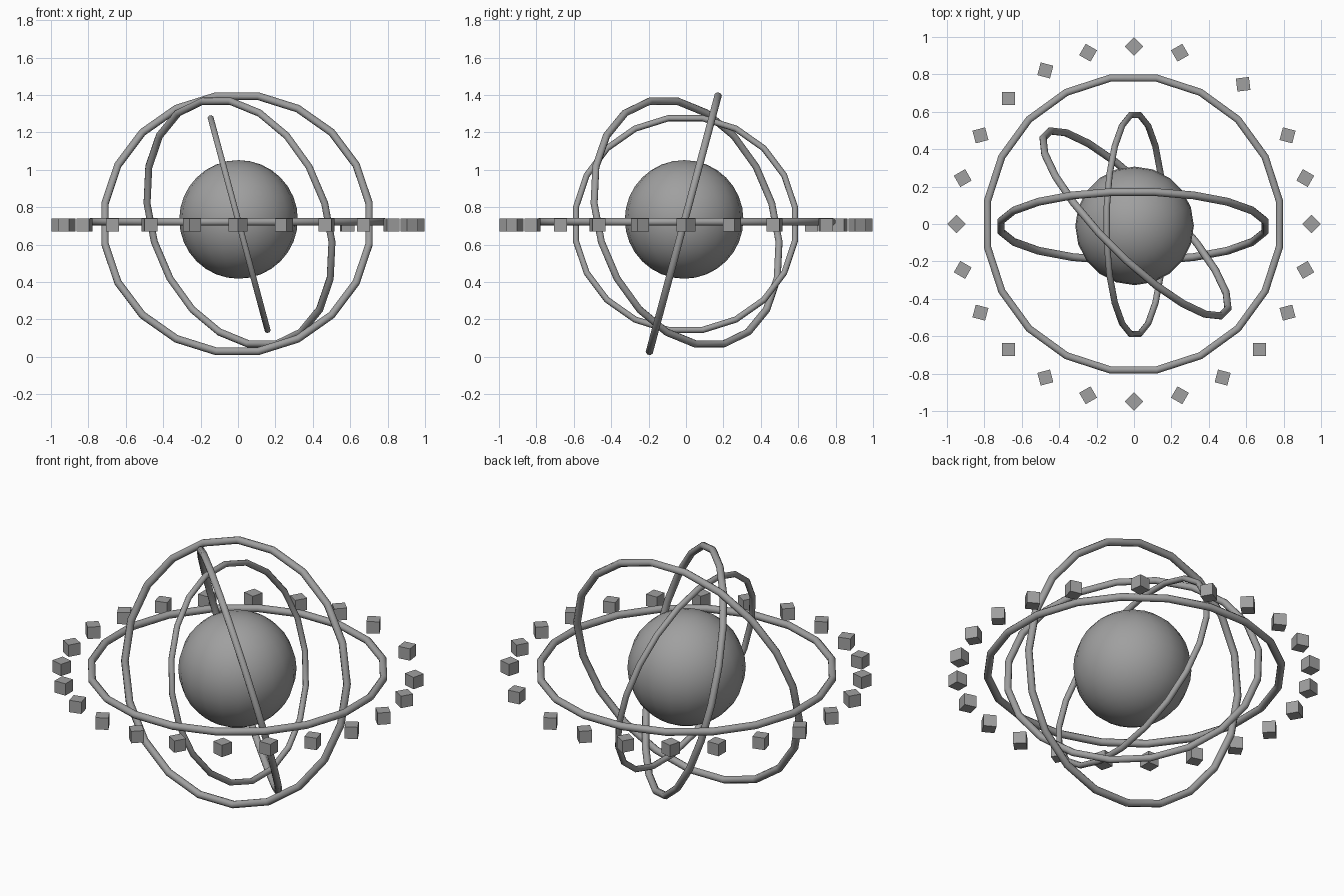
import bpy, bmesh, math
from mathutils import Matrix, Vector

if "Cube" in bpy.data.objects:
    bpy.data.objects.remove(bpy.data.objects["Cube"])

grey = bpy.data.materials.new("mid_grey")
grey.diffuse_color = (0.35, 0.35, 0.35, 1)
grey.use_nodes = True
grey.node_tree.nodes["Principled BSDF"].inputs["Base Color"].default_value = grey.diffuse_color


def finish(name, bm, smooth):
    bmesh.ops.recalc_face_normals(bm, faces=bm.faces)
    mesh = bpy.data.meshes.new(name)
    bm.to_mesh(mesh)
    bm.free()
    mesh.materials.append(grey)
    for p in mesh.polygons:
        p.use_smooth = smooth
    obj = bpy.data.objects.new(name, mesh)
    bpy.context.collection.objects.link(obj)
    return obj


def ring(name, radius, tube, centre, across, along, sides=20, tube_sides=8):
    """Torus lying in the plane of the two given directions."""
    u, v = Vector(across).normalized(), Vector(along).normalized()
    n = u.cross(v)
    bm = bmesh.new()
    loops = []
    for i in range(sides):
        a = 2 * math.pi * (i + 0.5) / sides
        out = u * math.cos(a) + v * math.sin(a)
        loops.append([])
        for j in range(tube_sides):
            b = 2 * math.pi * (j + 0.5) / tube_sides
            p = out * (radius + tube * math.cos(b)) + n * tube * math.sin(b)
            loops[i].append(bm.verts.new(Vector(centre) + p))
    for i in range(sides):
        for j in range(tube_sides):
            k, m = (i + 1) % sides, (j + 1) % tube_sides
            bm.faces.new((loops[i][j], loops[k][j], loops[k][m], loops[i][m]))
    return finish(name, bm, True)


# Central globe
bm = bmesh.new()
bmesh.ops.create_uvsphere(bm, u_segments=20, v_segments=16, radius=0.317,
                          matrix=Matrix.Translation((0.003, -0.01, 0.735)))
finish("globe", bm, True)

# Flat outer ring and three rings leaning 15 degrees
s, c = math.sin(math.radians(15)), math.cos(math.radians(15))
d = s / math.sqrt(2)
ring("horizon_ring", 0.79, 0.021, (-0.003, 0, 0.722), (1, 0, 0), (0, 1, 0))
ring("front_ring", 0.715, 0.021, (-0.005, -0.012, 0.712), (1, 0, 0), (0, s, c))
ring("side_ring", 0.593, 0.017, (0.006, -0.003, 0.71), (0, 1, 0), (-s, 0, c))
ring("diagonal_ring", 0.68, 0.02, (0.008, 0.003, 0.718), (-1, 1, 0), (-d, -d, c))

# Orbiting cubes, with one shifted cube filling a wider gap
angles = [15 * i for i in range(24) if i not in (3, 4)] + [52]
bm = bmesh.new()
for a in angles:
    t = math.radians(a)
    place = Matrix.Translation((0.948 * math.cos(t), 0.948 * math.sin(t), 0.705))
    bmesh.ops.create_cube(bm, size=0.07,
                          matrix=place @ Matrix.Rotation(t + math.pi / 4, 4, 'Z'))
finish("orbit_cubes", bm, False)
